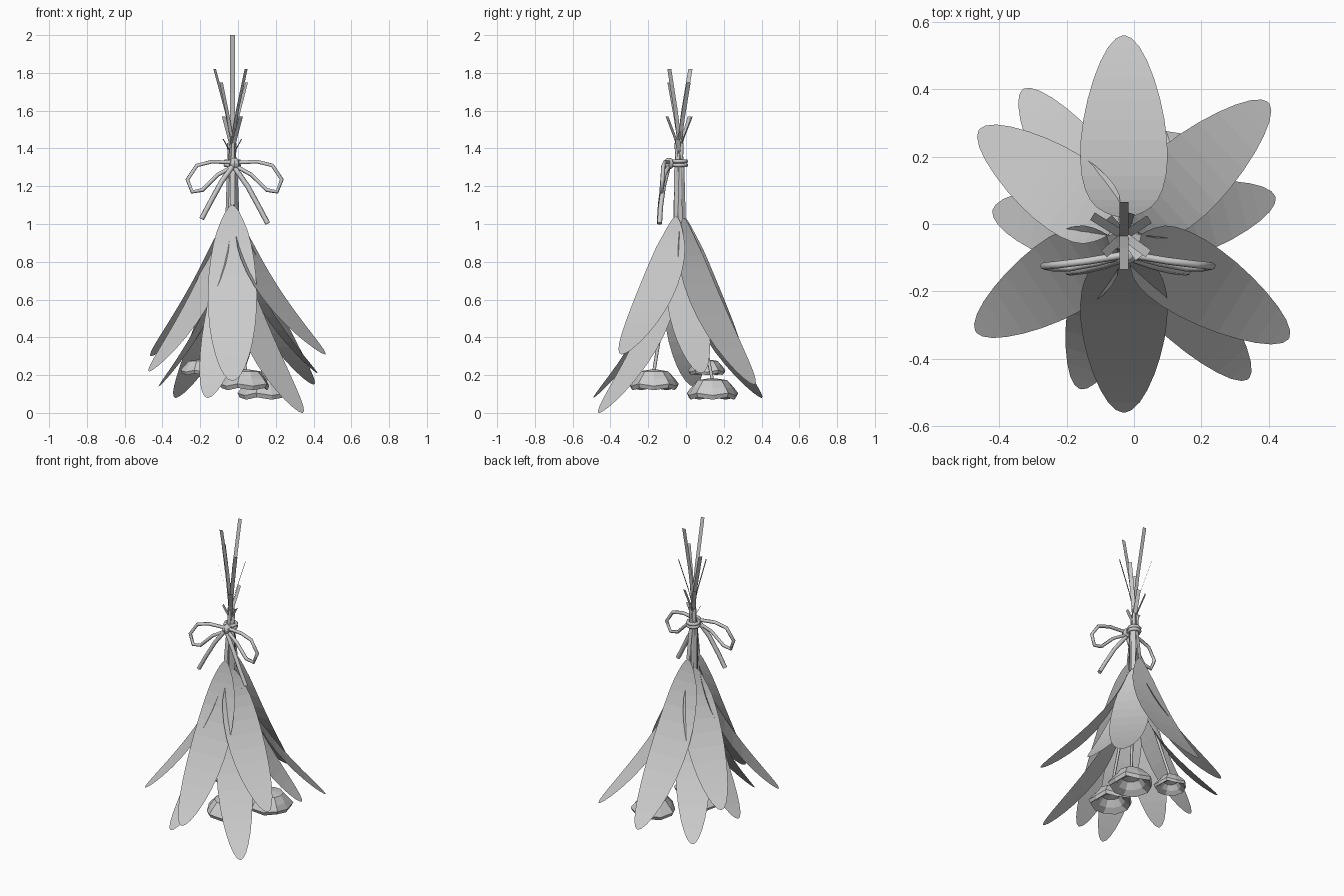
import bpy, bmesh, math
from mathutils import Vector

cube = bpy.data.objects.get("Cube")
if cube:
    bpy.data.objects.remove(cube, do_unlink=True)

grey = bpy.data.materials.new("plain grey")
grey.use_nodes = True
COLOUR = (0.6, 0.6, 0.6, 1)
grey.diffuse_color = COLOUR
grey.node_tree.nodes["Principled BSDF"].inputs["Base Color"].default_value = COLOUR

AXIS = Vector((-0.03, -0.035, 0))   # line the bunch is gathered around


def finish(name, bm):
    mesh = bpy.data.meshes.new(name)
    bm.to_mesh(mesh)
    bm.free()
    mesh.materials.append(grey)
    obj = bpy.data.objects.new(name, mesh)
    bpy.context.collection.objects.link(obj)


def strip(bm, rows, side):
    """Flat band through (centre, half width) rows."""
    pairs = [(bm.verts.new(c - side * w), bm.verts.new(c + side * w)) for c, w in rows]
    for a, b in zip(pairs, pairs[1:]):
        bm.faces.new((a[0], a[1], b[1], b[0]))


def tube(name, points, radius, closed=False):
    curve = bpy.data.curves.new(name, 'CURVE')
    curve.dimensions = '3D'
    curve.bevel_depth = radius
    curve.bevel_resolution = 1
    curve.use_fill_caps = True
    spline = curve.splines.new('POLY')
    spline.points.add(len(points) - 1)
    for p, co in zip(spline.points, points):
        p.co = (*co, 1)
    spline.use_cyclic_u = closed
    curve.materials.append(grey)
    obj = bpy.data.objects.new(name, curve)
    bpy.context.collection.objects.link(obj)


def leaf(name, tip, top, half_width, base, stem_top, reach):
    """Curved blade flaring out to its tip, with a flat stalk crossing the tie."""
    tip = Vector(tip)
    out = Vector((tip.x - AXIS.x, tip.y - AXIS.y, 0))
    spread = out.length
    out.normalize()
    side = Vector((-out.y, out.x, 0))

    def at(r, z):
        return AXIS + out * r + Vector((0, 0, z))

    bm = bmesh.new()
    rows = []
    steps = 16
    for i in range(steps + 1):
        s = (1 - math.cos(math.pi * i / steps)) / 2
        r = base + (spread - base) * (0.27 * s + 0.73 * s * s)
        # roundness measured along the blade, which lies flatter towards the tip
        u = s * (0.9 + 0.1 * s)
        width = half_width * max(math.sin(math.pi * u), 0.001) ** 0.5
        # slimmer shoulders where neighbouring blades crowd together
        width *= min(1, 0.6 + 1.1 * s + 4 * base)
        rows.append((at(r, top + (tip.z - top) * s), width))
    strip(bm, rows, side)
    mid = 1.32 + (stem_top - 1.32) * 0.55
    path = [(base, top), (0.024, 1.32), (-reach * 0.35, mid), (-reach, stem_top)]
    strip(bm, [(at(r, z), 0.013) for r, z in path], side)
    finish(name, bm)


# Blades: tip, top height, half width, base radius, stalk height, stalk reach
leaves = [
    ((-0.03, -0.56, 0.17), 1.10, 0.130, 0.055, 2.00, 0.10),
    ((-0.03, 0.56, 0.16), 1.10, 0.130, 0.055, 2.00, 0.10),
    ((0.46, -0.34, 0.31), 1.04, 0.118, 0.035, 1.82, 0.11),
    ((-0.47, -0.32, 0.22), 1.04, 0.118, 0.035, 1.75, 0.09),
    ((-0.46, 0.28, 0.30), 1.04, 0.118, 0.035, 1.82, 0.09),
    ((0.40, 0.36, 0.15), 1.03, 0.118, 0.035, 1.75, 0.08),
    ((0.34, -0.46, 0.00), 0.82, 0.108, 0.035, 1.57, 0.07),
    ((-0.16, -0.49, 0.08), 0.87, 0.108, 0.03, 1.57, 0.07),
    ((-0.33, 0.40, 0.08), 0.87, 0.108, 0.03, 1.57, 0.08),
    ((0.42, 0.08, 0.21), 0.95, 0.108, 0.025, 1.45, 0.05),
    ((-0.42, 0.04, 0.14), 0.90, 0.108, 0.025, 1.45, 0.05),
]
for i, spec in enumerate(leaves):
    leaf(f"leaf_{i + 1}", *spec)

# Nodding flowers: spun open cups with a wavy rim
CUP = [(0.015, 0.11), (0.08, 0.1), (0.112, 0.06), (0.132, 0.022),
       (0.122, 0.0), (0.085, 0.03), (0.055, 0.07), (0.015, 0.08)]


def flower(name, x, y, z, scale):
    bm = bmesh.new()
    sides = 10
    rings = []
    for r, h in CUP:
        ring = []
        for k in range(sides):
            a = 2 * math.pi * k / sides
            wave = 1 + (0.05 if k % 2 else -0.05) * (r > 0.1)
            lift = 0.012 * (k % 2) * (h < 0.03)
            ring.append(bm.verts.new((x + r * wave * scale * math.cos(a),
                                      y + r * wave * scale * math.sin(a),
                                      z + (h + lift) * scale)))
        rings.append(ring)
    for a, b in zip(rings, rings[1:]):
        for k in range(sides):
            n = (k + 1) % sides
            bm.faces.new((a[k], b[k], b[n], a[n]))
    bm.faces.new(rings[0])
    bm.faces.new(reversed(rings[-1]))
    bmesh.ops.recalc_face_normals(bm, faces=bm.faces)
    finish(name, bm)
    head = Vector((x, y, z + 0.1 * scale))
    neck = AXIS + Vector((0, 0, 1.05))
    bend = head.lerp(neck, 0.45)
    tube(name + "_stem", [head, bend, neck, AXIS + Vector((x * 0.1, y * 0.1, 1.43))], 0.009)


flower("front_flower", 0.04, -0.17, 0.12, 1.0)
flower("left_flower", 0.14, 0.14, 0.07, 1.03)
flower("right_flower", -0.2, 0.11, 0.20, 0.75)

# Cord wound twice around the stalks
for i, z in enumerate((1.312, 1.332)):
    ring = [AXIS + Vector((0.036 * math.cos(k * math.pi / 4),
                           0.036 * math.sin(k * math.pi / 4), z)) for k in range(8)]
    tube(f"cord_wrap_{i + 1}", ring, 0.011, closed=True)

# Knot
bm = bmesh.new()
bmesh.ops.create_uvsphere(bm, u_segments=8, v_segments=6, radius=0.03)
bmesh.ops.translate(bm, verts=bm.verts, vec=(-0.018, -0.09, 1.32))
finish("bow_knot", bm)

# Bow loops and hanging tails, mirrored about the knot
LOOP = [(0, -0.09, 1.325), (0.12, -0.11, 1.33), (0.2, -0.12, 1.31), (0.25, -0.125, 1.235),
        (0.225, -0.13, 1.17), (0.17, -0.13, 1.18), (0.09, -0.115, 1.26), (0, -0.09, 1.31)]
TAIL = [(0, -0.095, 1.31), (0.07, -0.12, 1.21), (0.13, -0.135, 1.10), (0.175, -0.14, 1.015)]
for label, s in (("left", 1), ("right", -1)):
    tube(f"bow_loop_{label}", [(-0.018 + s * x, y, z) for x, y, z in LOOP], 0.011)
    tube(f"bow_tail_{label}", [(-0.018 + s * x, y, z - s * 0.012) for x, y, z in TAIL], 0.014)
